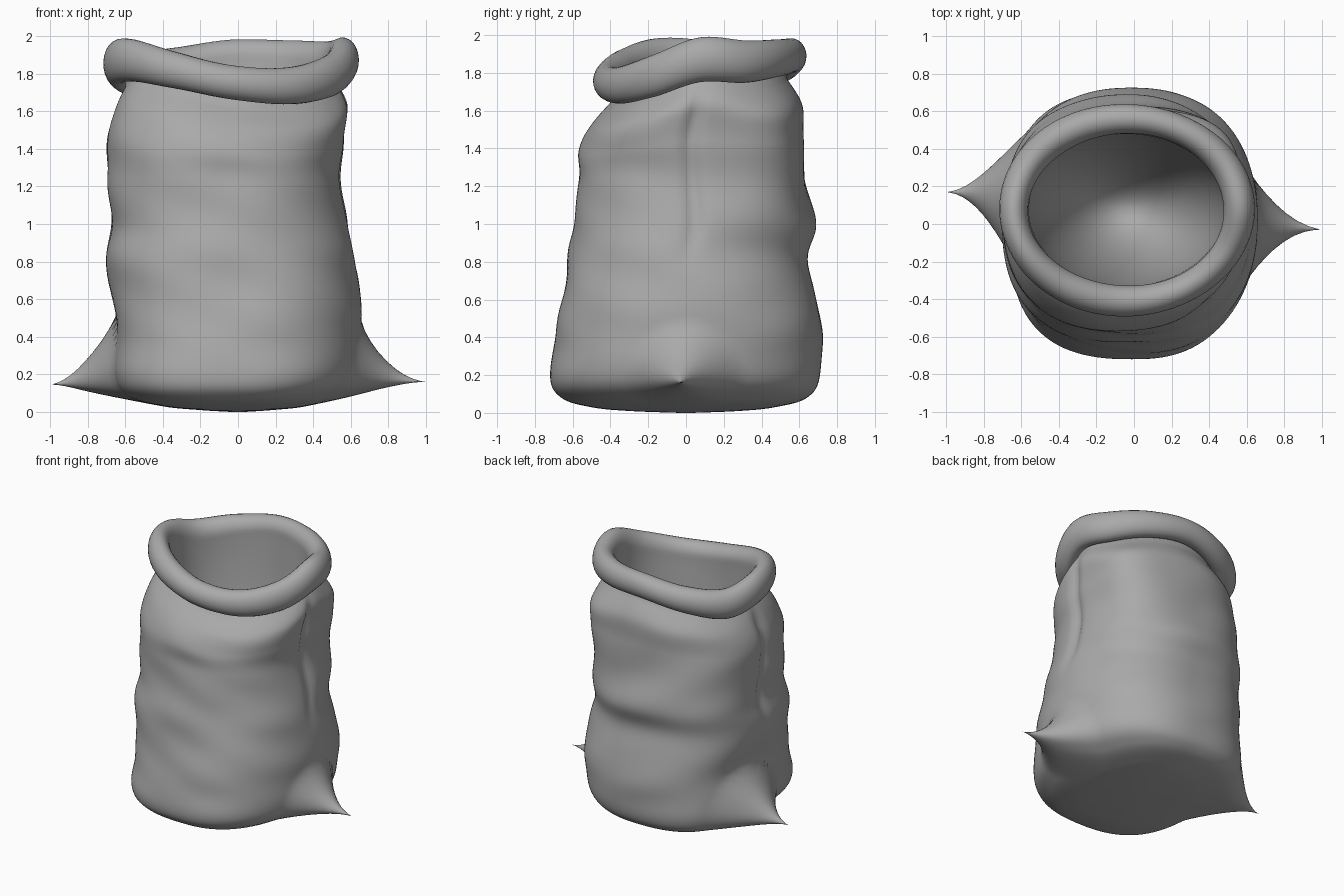
import bpy, bmesh, math
from mathutils import Vector

if "Cube" in bpy.data.objects:
    bpy.data.objects.remove(bpy.data.objects["Cube"], do_unlink=True)

SEGMENTS = 128


def catmull(a, b, c, d, t):
    return b + 0.5 * t * (c - a + t * (2*a - 5*b + 4*c - d + t * (3*(b - c) + d - a)))


def smooth(t):
    t = min(max(t, 0), 1)
    return t * t * (3 - 2 * t)


def bump(value, centre, width):
    return math.exp(-((value - centre) / width) ** 2)


def angle_gap(a, b):
    return (a - b + math.pi) % math.tau - math.pi


# Body outline: height, left, right, front, back
OUTLINE = [
    (0, -.03, .03, -.03, .03), (.01, -.2, .18, -.3, .28), (.03, -.4, .36, -.5, .47),
    (.08, -.58, .52, -.66, .64), (.2, -.66, .64, -.72, .71), (.5, -.65, .66, -.67, .71),
    (.8, -.7, .62, -.63, .65), (1, -.68, .59, -.59, .68), (1.25, -.69, .54, -.57, .63),
    (1.42, -.7, .56, -.57, .62), (1.58, -.66, .59, -.5, .61), (1.7, -.6, .53, -.4, .54)]

# Height of the rolled rim at even steps around the mouth, from +x
RIM = [1.87, 1.86, 1.88, 1.89, 1.84, 1.8, 1.855, 1.87, 1.82, 1.755, 1.735, 1.785]

# Pulled bottom corners: base, tip, reach, sharpness
EARS = [(Vector((-.66, .17, .18)), Vector((-1, .17, .145)), .33, 1),
        (Vector((.64, 0, .18)), Vector((1, -.03, .16)), .28, 1.3)]


def rim_height(a):
    f = a / math.tau * len(RIM)
    i = int(f)
    return catmull(*(RIM[(i + k) % len(RIM)] for k in (-1, 0, 1, 2)), f - i)


def outline_at(f):
    i = min(int(f), len(OUTLINE) - 2)
    rows = [OUTLINE[min(max(i + k, 0), len(OUTLINE) - 1)] for k in (-1, 0, 1, 2)]
    return [catmull(*column, f - i) for column in zip(*rows)]


def folds(a, z):
    """Soft creases, bulges and side seams in the cloth."""
    fade = smooth((z - .15) / .3) * smooth((1.72 - z) / .2)
    wave = .007 * math.sin(11 * z + 2 * math.sin(a * 2)) * math.sin(2 * a + 1)
    wave += .005 * math.sin(19 * z + 3 * math.cos(a) + 1) * math.cos(a * 3 + z * 2)
    seam = sum(bump(angle_gap(a, c), 0, .07) for c in (0, math.pi))
    shoulder = .09 * bump(angle_gap(a, .75), 0, .4) * bump(z, 1.38, .25)
    return fade * (wave + shoulder - .03 * seam * smooth((z - .7) / .4))


def body_point(f, a):
    z, left, right, front, back = outline_at(f)
    c, s = math.cos(a), math.sin(a)
    # Fuller corners low on the left, rounder toward the neck
    n = 2.2 + (.35 - .4 * c) * (1 - z / 1.7)
    grow = (abs(c) ** n + abs(s) ** n) ** (-1 / n) + folds(a, z) / .65
    p = Vector(((left + right) / 2 + (right - left) / 2 * c * grow,
                (front + back) / 2 + (back - front) / 2 * s * grow, max(z, 0)))
    p.z += (rim_height(a) - 1.83) * smooth((z - 1.1) / .6)
    for base, tip, reach, power in EARS:
        d = max((p - base).length - .02, 0)
        if d < reach:
            p = p.lerp(tip, (1 - d / reach) ** power)
    return p


def mouth_point(a, offset, z, scale=1):
    return Vector((-.04 + (.6 + offset) * scale * math.cos(a),
                   .075 + (.485 + offset) * scale * math.sin(a), z))


def roll_point(t, a):
    """Rolled cloth tube, from under the rim, over the top, to the inside."""
    turn = math.radians(-120 + 310 * t)
    thick = .08 + .004 * math.sin(3 * a + 1)
    tall = .105 + .014 * math.cos(2 * a)
    return mouth_point(a, thick * math.cos(turn), rim_height(a) + tall * math.sin(turn))


def hollow_point(t, a):
    """Deep rounded hollow inside the sack."""
    turn = t * math.pi / 2
    start = rim_height(a) - .03
    return mouth_point(a, -.08, start + (.3 - start) * math.sin(turn), math.cos(turn))


def build_sack():
    rings = []
    angles = [math.tau * i / SEGMENTS for i in range(SEGMENTS)]
    last = len(OUTLINE) - 1
    stages = [(lambda t, a: body_point(t * last, a), 100, 0, 1),
              (roll_point, 20, 0, 1), (hollow_point, 24, .04, .97)]
    bm = bmesh.new()
    for shape, count, low, high in stages:
        for j in range(count + 1):
            t = low + (high - low) * j / count
            rings.append([bm.verts.new(shape(t, a)) for a in angles])
    for lower, upper in zip(rings, rings[1:]):
        for i in range(SEGMENTS):
            k = (i + 1) % SEGMENTS
            bm.faces.new((lower[i], lower[k], upper[k], upper[i]))
    bm.faces.new(rings[0][::-1])
    bm.faces.new(rings[-1])
    bmesh.ops.recalc_face_normals(bm, faces=bm.faces)
    mesh = bpy.data.meshes.new("sack")
    bm.to_mesh(mesh)
    bm.free()
    sack = bpy.data.objects.new("sack", mesh)
    bpy.context.collection.objects.link(sack)
    return sack


sack = build_sack()

# Cloth colour
cloth = bpy.data.materials.new("grey cloth")
cloth.use_nodes = True
grey = (.4, .4, .4, 1)
cloth.diffuse_color = grey
cloth.node_tree.nodes["Principled BSDF"].inputs["Base Color"].default_value = grey
sack.data.materials.append(cloth)

bpy.ops.object.select_all(action="DESELECT")
sack.select_set(True)
bpy.context.view_layer.objects.active = sack
bpy.ops.object.shade_smooth_by_angle(angle=math.radians(60))
